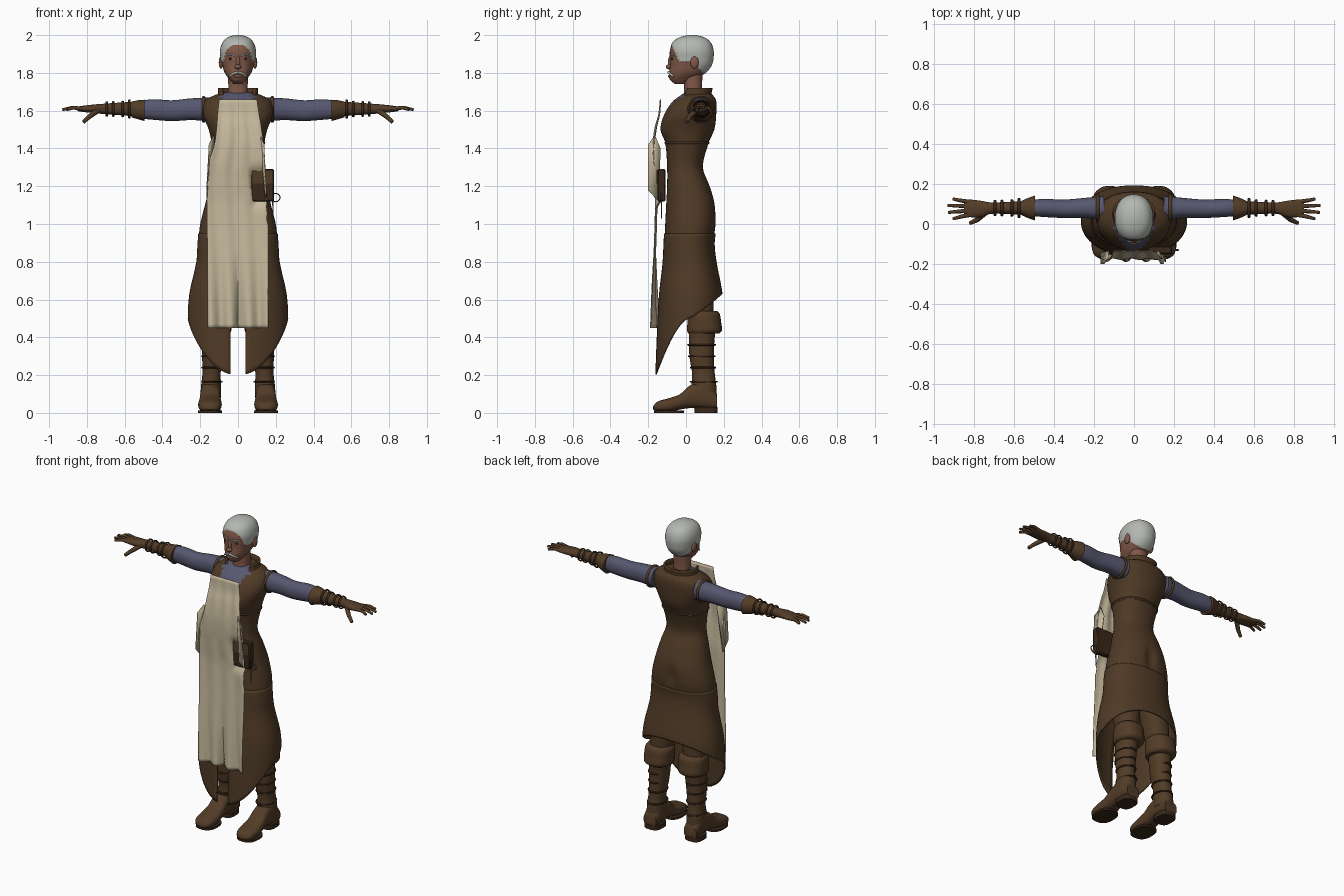
import bpy, bmesh, math, random
from mathutils import Vector

random.seed(4)
if "Cube" in bpy.data.objects:
    bpy.data.objects.remove(bpy.data.objects["Cube"])


def material(name, rgb):
    m = bpy.data.materials.new(name)
    m.use_nodes = True
    m.diffuse_color = (*rgb, 1)
    m.node_tree.nodes["Principled BSDF"].inputs["Base Color"].default_value = (*rgb, 1)
    return m


COAT = material("brown_coat", (.078, .042, .019))
LEATHER = material("boot_leather", (.085, .045, .02))
DARK = material("dark_leather", (.04, .02, .01))
CLOTH = material("blue_cloth", (.095, .095, .16))
LINEN = material("cream_linen", (.56, .48, .33))
SKIN = material("brown_skin", (.22, .1, .065))
HAIR = material("grey_hair", (.46, .48, .44))
EYE = material("dark_eye", (.03, .02, .018))
METAL = material("dull_metal", (.12, .11, .1))


def finish(ob, mat, pair=False, thick=0, angle=50):
    ob.data.materials.append(mat)
    if ob.type == 'MESH':
        bpy.ops.object.select_all(action='DESELECT')
        ob.select_set(True)
        bpy.context.view_layer.objects.active = ob
        bpy.ops.object.shade_smooth_by_angle(angle=math.radians(angle))
    if thick:
        mod = ob.modifiers.new("Thickness", 'SOLIDIFY')
        mod.thickness, mod.offset = thick, 0
    if pair:
        ob.modifiers.new("Mirror", 'MIRROR')
    return ob


def from_bmesh(name, bm):
    me = bpy.data.meshes.new(name)
    bmesh.ops.recalc_face_normals(bm, faces=bm.faces)
    bm.to_mesh(me)
    bm.free()
    ob = bpy.data.objects.new(name, me)
    bpy.context.collection.objects.link(ob)
    return ob


def sample(prof, t):
    """Smooth interpolation of the profile rows (t, values...) at t."""
    t = min(max(t, prof[0][0]), prof[-1][0])
    i = max(k for k in range(len(prof) - 1) if prof[k][0] <= t)
    a, b = prof[i], prof[i + 1]
    before, after = prof[max(i - 1, 0)], prof[min(i + 2, len(prof) - 1)]
    h = b[0] - a[0]
    s = (t - a[0]) / h
    out = []
    for k in range(1, len(a)):
        ma = (b[k] - before[k]) / (b[0] - before[0]) * h
        mb = (after[k] - a[k]) / (after[0] - a[0]) * h
        d = b[k] - a[k]
        out.append(a[k] + s * ma + s * s * (3 * d - 2 * ma - mb) + s ** 3 * (ma + mb - 2 * d))
    return out


def power(c, p):
    return math.copysign(abs(c) ** (2 / p), c)


def tube(name, prof, mat, axis='z', n=32, steps=24, p=2.2, tmap=None, gap=None, **kw):
    """Skin over oval sections (t, u_min, u_max, v_min, v_max) along an axis."""
    prof = sorted(prof)
    bm = bmesh.new()
    rows = []
    for i in range(steps + 1):
        s = i / steps
        g = gap(s) if gap else 0
        row = []
        for j in range(n + 1 if gap else n):
            a = -math.pi / 2 + g + (2 * math.pi - 2 * g) * j / n
            t = tmap(s, a) if tmap else prof[0][0] + s * (prof[-1][0] - prof[0][0])
            u0, u1, v0, v1 = sample(prof, t)
            u = (u0 + u1) / 2 + (u1 - u0) / 2 * power(math.cos(a), p)
            v = (v0 + v1) / 2 + (v1 - v0) / 2 * power(math.sin(a), p)
            row.append(bm.verts.new({'z': (u, v, t), 'x': (t, u, v), 'y': (u, t, v)}[axis]))
        rows.append(row)
    for r, q in zip(rows, rows[1:]):
        for j in range(n):
            k = (j + 1) % len(r)
            bm.faces.new((r[j], r[k], q[k], q[j]))
    if not gap:
        bm.faces.new(rows[0])
        bm.faces.new(rows[-1])
    return finish(from_bmesh(name, bm), mat, **kw)


def recolour(ob, mat, rule):
    ob.data.materials.append(mat)
    for f in ob.data.polygons:
        if rule(*f.center):
            f.material_index = 1


def blob(name, loc, scale, mat, **kw):
    bpy.ops.mesh.primitive_uv_sphere_add(segments=20, ring_count=12, location=loc, scale=scale)
    return placed(name, mat, **kw)


def ring(name, loc, scale, mat, rot=(0, 0, 0), minor=.1, **kw):
    bpy.ops.mesh.primitive_torus_add(major_segments=28, minor_segments=8, major_radius=1,
                                     minor_radius=minor, location=loc, rotation=rot)
    bpy.context.object.scale = scale
    return placed(name, mat, **kw)


def placed(name, mat, **kw):
    ob = bpy.context.object
    ob.name = name
    bpy.ops.object.transform_apply(location=True, rotation=True, scale=True)
    return finish(ob, mat, **kw)


def cord(name, pts, mat, radius, **kw):
    cu = bpy.data.curves.new(name, 'CURVE')
    cu.dimensions, cu.bevel_depth, cu.use_fill_caps, cu.bevel_resolution = '3D', radius, True, 3
    sp = cu.splines.new('POLY')
    sp.points.add(len(pts) - 1)
    for k, co in enumerate(pts):
        sp.points[k].co = (*co, 1)
        sp.points[k].radius = 1 - .35 * k / (len(pts) - 1)
    ob = bpy.data.objects.new(name, cu)
    bpy.context.collection.objects.link(ob)
    return finish(ob, mat, **kw)


# Coat: fitted bodice and a long skirt with a swept hem, open at the front
figure = [(z, -w, w, f, b) for z, w, f, b in (
    (.2, .25, -.16, .19), (.45, .262, -.15, .19), (.62, .255, -.14, .19), (.8, .217, -.12, .158),
    (.9, .21, -.115, .148), (1, .2, -.11, .16), (1.1, .175, -.105, .155), (1.2, .15, -.1, .125),
    (1.3, .125, -.1, .09), (1.43, .14, -.11, .12), (1.5, .155, -.135, .15), (1.58, .185, -.115, .16),
    (1.65, .175, -.07, .16), (1.68, .13, -.03, .145), (1.7, .06, 0, .115))]
WAIST = .95


def hem(s, a):
    c = math.sin(a)
    low = .5 + .13 * c if c > 0 else .5 - .3 * (-c) ** 1.6
    return WAIST + s * (low - WAIST)


bodice = tube("coat_bodice", [(WAIST, *sample(figure, WAIST))] + [r for r in figure if r[0] > WAIST],
              COAT, n=64, steps=48)
for v in bodice.data.vertices:
    if v.co.y > 0:
        v.co.y -= .02 * math.exp(-(v.co.x / .03) ** 2 - ((v.co.z - 1.02) / .07) ** 2)
recolour(bodice, CLOTH, lambda x, y, z: y < .03 and z > 1.54 and abs(x) < (z - 1.5) * .55)
tube("coat_skirt", figure, COAT, n=64, steps=28, tmap=hem, thick=.008,
     gap=lambda s: .13 * min(1, 1.5 * s))
x0, x1, y0, y1 = sample(figure, 1.43)
tube("coat_seam", [(1.43 + d, x0 - e, x1 + e, y0 - e, y1 + e)
                   for d, e in ((-.008, 0), (0, .005), (.008, 0))], COAT, steps=4, n=48)
tube("collar", [(1.655, -.115, .115, -.04, .14), (1.69, -.1, .1, -.03, .13), (1.72, -.1, .1, -.03, .135)],
     COAT, steps=8, gap=lambda s: .75 + .3 * s, thick=.012)

# Head, hair and face
tube("neck", [(1.64, -.065, .065, -.03, .1), (1.7, -.052, .052, -.01, .085), (1.82, -.055, .055, -.02, .09)], SKIN)
head = tube("head", [(1.742, -.025, .025, -.06, 0), (1.765, -.045, .045, -.086, .045),
                     (1.8, -.07, .07, -.088, .1), (1.84, -.083, .083, -.084, .132),
                     (1.88, -.089, .089, -.085, .142), (1.92, -.091, .091, -.085, .142),
                     (1.96, -.078, .078, -.068, .127), (1.985, -.052, .052, -.032, .095),
                     (1.997, -.015, .015, .015, .05)], SKIN, n=64, steps=56)


def is_hair(x, y, z):
    if z > 1.86:
        return z > 1.955 or y > -.077 + (1.95 - z) * .47
    return z > 1.775 and y > .055 + (1.84 - z) * .9


recolour(head, HAIR, is_hair)
normals = [v.normal.copy() for v in head.data.vertices]
for v, nrm in zip(head.data.vertices, normals):
    if is_hair(*v.co):
        v.co += nrm * .004
blob("ears", (.09, .045, 1.855), (.012, .022, .033), SKIN, pair=True)
blob("nose_bridge", (0, -.083, 1.855), (.012, .013, .035), SKIN)
blob("nose_tip", (0, -.09, 1.832), (.018, .017, .013), SKIN)
blob("lips", (0, -.085, 1.782), (.024, .01, .008), SKIN)
blob("eyes", (.035, -.073, 1.875), (.015, .007, .007), EYE, pair=True)
cord("brows", [(.016, -.084, 1.892), (.035, -.08, 1.898), (.058, -.066, 1.893)], HAIR, .005, pair=True)
cord("moustache", [(0, -.092, 1.803), (.025, -.087, 1.797), (.048, -.068, 1.78)], HAIR, .007, pair=True)

# Arms: sleeves, cuffs, bracers and gloves
tube("sleeves", [(.15, .02, .14, 1.545, 1.67), (.25, .03, .13, 1.55, 1.665), (.35, .03, .122, 1.545, 1.655),
                 (.45, .035, .125, 1.552, 1.66), (.54, .042, .118, 1.56, 1.65)], CLOTH, 'x', pair=True)
ring("armholes", (.182, .08, 1.607), (.064, .066, .09), COAT, (0, math.pi / 2, 0), pair=True)
tube("cuffs", [(.495, .018, .142, 1.545, 1.658), (.53, .03, .13, 1.555, 1.655), (.565, .046, .114, 1.565, 1.648)],
     LEATHER, 'x', steps=8, pair=True)
tube("bracers", [(.54, .046, .114, 1.57, 1.648), (.64, .05, .11, 1.577, 1.642), (.72, .05, .108, 1.583, 1.636),
                 (.76, .035, .115, 1.587, 1.633), (.82, .034, .122, 1.593, 1.626), (.85, .042, .118, 1.598, 1.622)],
     LEATHER, 'x', pair=True)
for k, (x, r) in enumerate(((.575, .046), (.61, .04), (.66, .038), (.695, .037))):
    ring(f"bracer_strap_{k + 1}", (x, .08, 1.609), (r, r, .07), DARK, (0, math.pi / 2, 0), pair=True)
for k, (y, tip_x, tip_y) in enumerate(((.046, .905, .026), (.067, .928, .058), (.089, .93, .093), (.11, .905, .125))):
    mid = Vector(((.83 + tip_x) / 2, (y + tip_y) / 2, 1.616))
    cord(f"finger_{k + 1}", [(.82, y, 1.61), mid, (tip_x, tip_y, 1.605)], LEATHER, .0115, pair=True)
cord("thumbs", [(.745, .055, 1.6), (.785, .02, 1.57), (.818, .005, 1.54)], LEATHER, .015, pair=True)

# Legs and tall boots
tube("trousers", [(.45, .06, .185, .02, .15), (.7, .03, .185, -.03, .14), (.98, .01, .18, -.06, .12)], COAT, pair=True)
tube("boot_shafts", [(.08, .09, .198, .03, .163), (.15, .09, .195, .03, .16), (.21, .092, .188, .032, .152),
                     (.3, .08, .19, .018, .148), (.4, .068, .19, .015, .152), (.47, .058, .195, .015, .165)],
     LEATHER, pair=True)
tube("boot_cuffs", [(.42, .045, .2, .012, .175), (.435, .036, .21, .005, .19), (.48, .034, .21, .008, .186),
                    (.525, .036, .205, .01, .178), (.54, .05, .195, .02, .165)], LEATHER, pair=True)
tube("boot_feet", [(-.174, .125, .17, .018, .035), (-.155, .098, .2, .008, .058), (-.09, .086, .211, .006, .078),
                   (-.03, .09, .205, .018, .1), (.02, .094, .2, .025, .145), (.1, .092, .198, .02, .165),
                   (.165, .1, .19, .015, .1)], LEATHER, 'y', p=2.6, pair=True)
tube("boot_soles", [(z, .084, .213, -.17, -.01) for z in (0, .012)], DARK, steps=2, p=2.6, pair=True)
tube("boot_heels", [(z, .092, .2, .045, .168) for z in (0, .03)], DARK, steps=2, p=3, pair=True)
for z, y, ry in ((.165, .094, .068), (.24, .09, .064), (.3, .083, .067), (.36, .083, .07)):
    ring("boot_strap", (.138, y, z), (.052, ry, .05), DARK, pair=True)

# Apron: hanging cloth with folds that deepen towards the hem
drape = [(.45, -.16, .16, -.173), (.7, -.16, .16, -.17), (1.1, -.165, .158, -.158), (1.22, -.165, .145, -.165),
         (1.32, -.155, .14, -.172), (1.42, -.125, .135, -.172), (1.52, -.112, .122, -.158),
         (1.58, -.108, .112, -.142), (1.66, -.1, .1, -.135)]
bm = bmesh.new()
grid = []
COLS, ROWS = 36, 60
for i in range(ROWS + 1):
    z = .45 + 1.21 * i / ROWS
    left, right, base = sample(drape, z)
    if 1 < z < 1.4:
        right += random.uniform(-.008, .004)
    low = max(0, 1 - (z - .45) / .4)
    line = []
    for j in range(COLS + 1):
        u = 2 * j / COLS - 1
        x = left + (right - left) * (u + 1) / 2
        y = base + (.004 + .011 * low) * math.sin(10 * u + 2 * z) * min(1, (1.7 - z) * 5)
        y += .02 * low * math.exp(-(x / .012) ** 2)
        if u > .45:
            y += .04 * min(1, (u - .45) * 5) * math.exp(-((z - 1.2) / .09) ** 4)
        line.append(bm.verts.new((x, y, z)))
    grid.append(line)
for a, b in zip(grid, grid[1:]):
    for j in range(COLS):
        bm.faces.new((a[j], a[j + 1], b[j + 1], b[j]))
finish(from_bmesh("apron", bm), LINEN, thick=.005)

# Folded side edges of the apron at the waist
for name, x, tip in (("right_apron_fold", -.15, -.165), ("left_apron_fold", .138, .148)):
    bm = bmesh.new()
    outline = [(x * .85, -.165, 1.47), (tip * .92, -.2, 1.42), (tip, -.2, 1.18), (tip, -.145, 1.12), (x * .85, -.135, 1.4)]
    bm.faces.new([bm.verts.new(co) for co in outline])
    finish(from_bmesh(name, bm), LINEN, thick=.006)

# Belt pouch with a key ring
bpy.ops.mesh.primitive_cube_add(size=1, location=(.13, -.13, 1.205), scale=(.122, .042, .17))
pouch = placed("pouch", DARK)
pouch.modifiers.new("Rounding", 'BEVEL').width = .006
bpy.ops.mesh.primitive_cube_add(size=1, location=(.13, -.153, 1.25), scale=(.112, .006, .07))
placed("pouch_flap", LEATHER)
ring("key_ring", (.2, -.13, 1.14), (.022, .022, .03), METAL, (math.pi / 2, 0, 0), minor=.14)
cord("key", [(.185, -.13, 1.12), (.185, -.13, 1.03)], METAL, .004)
